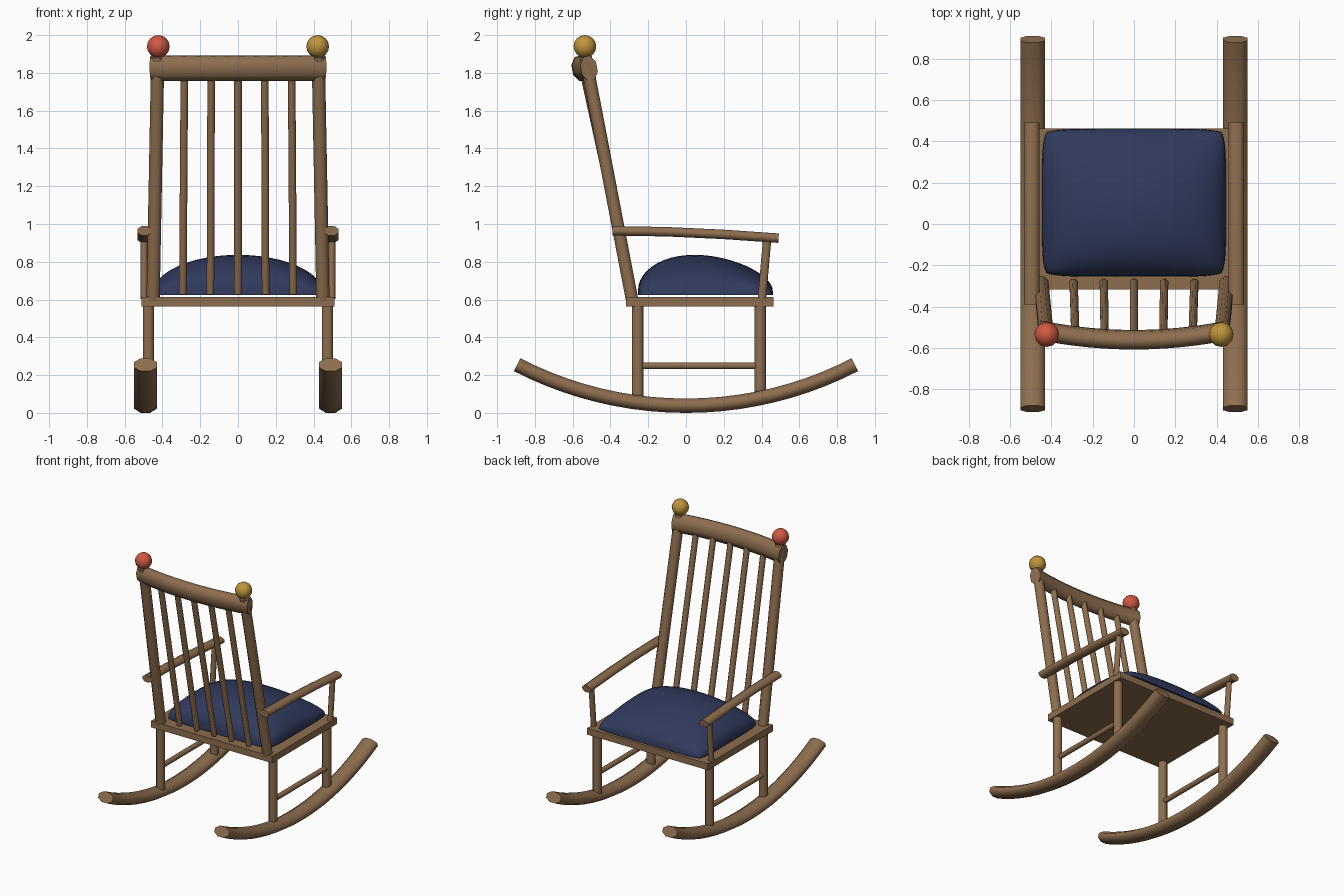
import bpy, bmesh, math
from mathutils import Vector

if "Cube" in bpy.data.objects:
    bpy.data.objects.remove(bpy.data.objects["Cube"])


def material(name, rgb):
    m = bpy.data.materials.new(name)
    m.diffuse_color = (*rgb, 1)
    m.use_nodes = True
    m.node_tree.nodes["Principled BSDF"].inputs["Base Color"].default_value = m.diffuse_color
    return m


WOOD = material("brown_wood", (0.27, 0.155, 0.078))
BLUE = material("navy_cloth", (0.03, 0.042, 0.11))
RED = material("red_paint", (0.62, 0.10, 0.055))
GOLD = material("gold_paint", (0.52, 0.30, 0.045))


def finish(name, bm, mat, angle=60):
    bmesh.ops.recalc_face_normals(bm, faces=bm.faces)
    me = bpy.data.meshes.new(name)
    bm.to_mesh(me)
    bm.free()
    for p in me.polygons:
        p.use_smooth = True
    me.set_sharp_from_angle(angle=math.radians(angle))
    me.materials.append(mat)
    ob = bpy.data.objects.new(name, me)
    bpy.context.collection.objects.link(ob)
    return ob


def rod(name, path, a, b=None, side=(1, 0, 0), sides=8):
    """Sweep a polygonal rod; a = half size along side, b = half size across."""
    b = b or a
    pts = [Vector(p) for p in path]
    k = 1 / math.cos(math.pi / sides)
    bm = bmesh.new()
    rings = []
    for i, p in enumerate(pts):
        t = (pts[min(i + 1, len(pts) - 1)] - pts[max(i - 1, 0)]).normalized()
        s = Vector(side)
        s = (s - t * s.dot(t)).normalized()
        u = t.cross(s)
        ring = []
        for j in range(sides):
            w = 2 * math.pi * (j + 0.5) / sides
            ring.append(bm.verts.new(p + s * a * k * math.cos(w) + u * b * k * math.sin(w)))
        rings.append(ring)
    for r0, r1 in zip(rings, rings[1:]):
        for j in range(sides):
            n = (j + 1) % sides
            bm.faces.new((r0[j], r0[n], r1[n], r1[j]))
    bm.faces.new(rings[0])
    bm.faces.new(rings[-1])
    return finish(name, bm, WOOD)


# Seat board
bm = bmesh.new()
bmesh.ops.create_cube(bm, size=1)
for v in bm.verts:
    v.co = (v.co.x * 1.02, v.co.y * 0.78 + 0.072, v.co.z * 0.05 + 0.588)
finish("seat", bm, WOOD, 30)

# Cushion: domed pillow, fuller toward the backrest
N = 24
bm = bmesh.new()
grid = []
for i in range(N + 1):
    row = []
    for j in range(N + 1):
        a = math.pi * (i / N - 0.5)
        b = math.pi * (j / N - 0.5)
        u, v = math.sin(a), math.sin(b)
        c = max(0.0, math.cos(a) * math.cos(b))
        h = (0.05 * c ** 0.3 + 0.16 * c ** 1.15) * (1 - 0.16 * v)
        pull = 1 - 0.05 * (u * v) ** 6
        row.append(bm.verts.new((0.445 * u * pull, 0.103 + 0.358 * v * pull, 0.624 + h)))
    grid.append(row)
for i in range(N):
    for j in range(N):
        bm.faces.new((grid[i][j], grid[i + 1][j], grid[i + 1][j + 1], grid[i][j + 1]))
rim = ([grid[i][0] for i in range(N)] + [grid[N][j] for j in range(N)]
       + [grid[i][N] for i in range(N, 0, -1)] + [grid[0][j] for j in range(N, 0, -1)])
bm.faces.new(rim)
finish("cushion", bm, BLUE, 75)

# Parts repeated on both sides
R, HALF = 1.95, math.asin(0.894 / 1.95)
for s, tag in ((-1, "left"), (1, "right")):
    # Curved rocker
    arc = [HALF * (k / 10 - 1) for k in range(21)]
    rod("rocker_" + tag,
        [(s * 0.49, R * math.sin(t), 0.038 + R * (1 - math.cos(t))) for t in arc],
        0.06, 0.038)
    # Legs and the stretcher between them
    for y, z, end in ((-0.255, 0.065, "front"), (0.393, 0.085, "rear")):
        rod(f"{end}_leg_{tag}", [(s * 0.474, y, z), (s * 0.474, y, 0.575)], 0.03)
    rod("stretcher_" + tag, [(s * 0.474, -0.255, 0.25), (s * 0.474, 0.393, 0.25)], 0.018)
    # Leaning back post
    rod("back_post_" + tag, [(s * 0.45, -0.281, 0.575), (s * 0.425, -0.532, 1.885)], 0.035, 0.033)
    # Armrest and its support
    rod("armrest_" + tag,
        [(s * 0.495, -0.39, 0.964), (s * 0.495, -0.1, 0.959),
         (s * 0.495, 0.2, 0.945), (s * 0.495, 0.49, 0.925)], 0.037, 0.025)
    rod("arm_support_" + tag, [(s * 0.497, 0.402, 0.605), (s * 0.497, 0.43, 0.925)], 0.018, 0.022)
    # Finial ball
    bm = bmesh.new()
    bmesh.ops.create_uvsphere(bm, u_segments=12, v_segments=8, radius=0.06)
    bmesh.ops.translate(bm, verts=bm.verts, vec=(s * 0.422, -0.535, 1.94))
    finish("finial_" + tag, bm, RED if s < 0 else GOLD)

# Bowed top rail
rod("top_rail",
    [(x, -0.56 + 0.22 * x * x, 1.824) for x in [0.46 * (k / 6 - 1) for k in range(13)]],
    0.065, 0.043, side=(0, -0.19, 1))

# Back slats
for k in range(-2, 3):
    rod(f"back_slat_{k + 3}",
        [(k * 0.146, -0.286, 0.63), (k * 0.142, -0.53 - 0.006 * (2 - abs(k)), 1.8)], 0.02)
